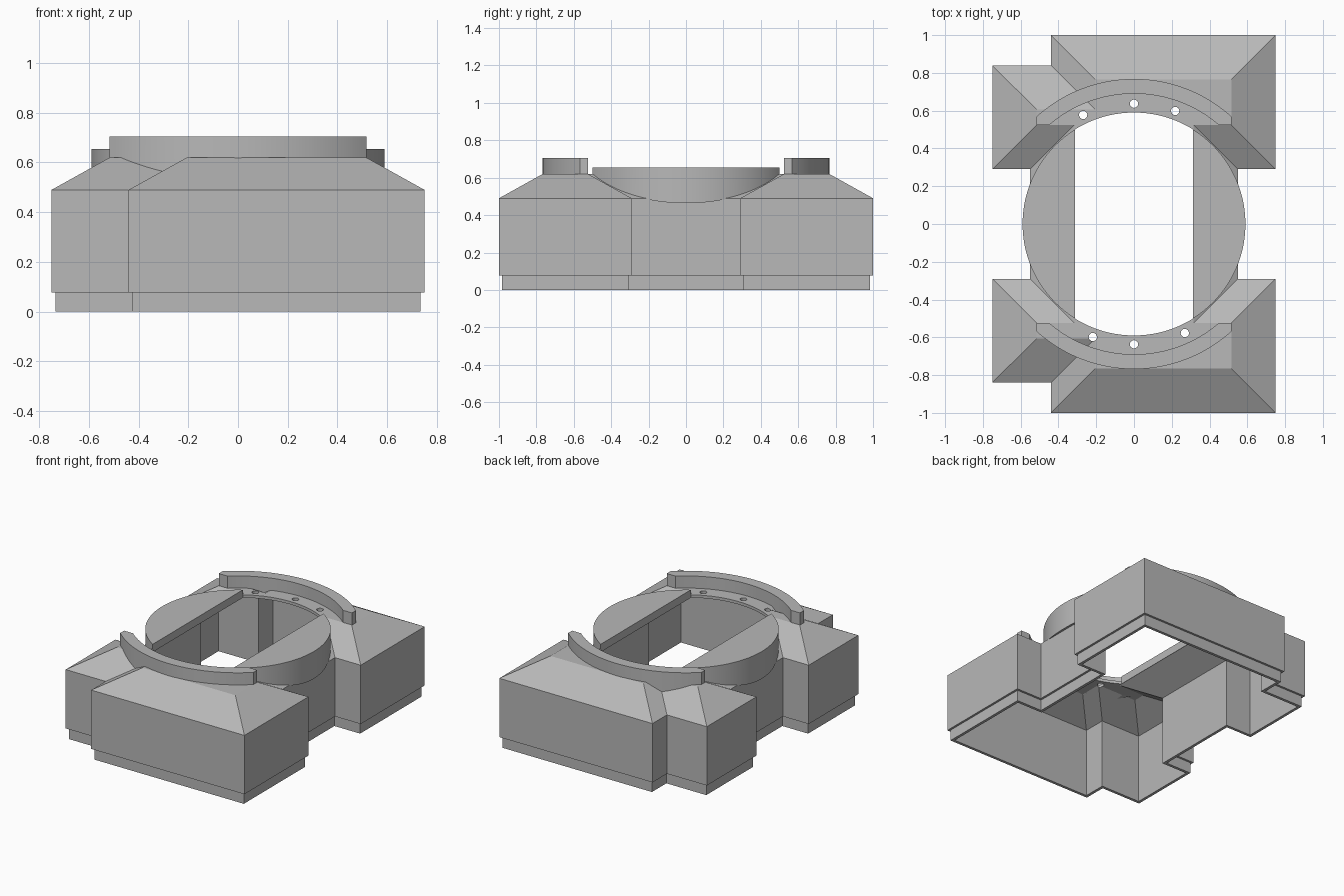
import bpy, bmesh
from math import sin, cos, acos, pi, radians

cube = bpy.data.objects.get("Cube")
if cube:
    bpy.data.objects.remove(cube, do_unlink=True)

grey = bpy.data.materials.new("plain grey")
grey.use_nodes = True
colour = (0.48, 0.48, 0.48, 1)
grey.diffuse_color = colour
grey.node_tree.nodes["Principled BSDF"].inputs["Base Color"].default_value = colour

EAVE, TOP, RUN = 0.49, 0.62, 0.234
PITCH = (TOP - EAVE) / RUN
RING, CHORD = 0.59, 0.312


def make(name, bm):
    bmesh.ops.recalc_face_normals(bm, faces=bm.faces)
    mesh = bpy.data.meshes.new(name)
    bm.to_mesh(mesh)
    bm.free()
    obj = bpy.data.objects.new(name, mesh)
    bpy.context.collection.objects.link(obj)
    mesh.materials.append(grey)
    return obj


def smooth(obj):
    bpy.ops.object.select_all(action='DESELECT')
    obj.select_set(True)
    bpy.context.view_layer.objects.active = obj
    bpy.ops.object.shade_smooth_by_angle(angle=radians(20))


def arc(r, a0, a1, n, cx=0, cy=0):
    return [(cx + r * cos(a0 + (a1 - a0) * i / n),
             cy + r * sin(a0 + (a1 - a0) * i / n)) for i in range(n + 1)]


def loft(bm, loops):
    """Skin closed loops of points and cap both ends."""
    rings = [[bm.verts.new(p) for p in loop] for loop in loops]
    for a, b in zip(rings, rings[1:]):
        for i in range(len(a)):
            j = (i + 1) % len(a)
            bm.faces.new((a[i], a[j], b[j], b[i]))
    bm.faces.new(rings[0])
    bm.faces.new(rings[-1])


def prism(bm, pts, bottom, top):
    loft(bm, [[(x, y, bottom(x, y)) for x, y in pts],
              [(x, y, top) for x, y in pts]])


def inset(pts, d):
    """Inset a counter-clockwise right-angled outline by d."""
    out = []
    for i, (x, y) in enumerate(pts):
        (px, py), (nx, ny) = pts[i - 1], pts[(i + 1) % len(pts)]
        for ex, ey in ((x - px, y - py), (nx - x, ny - y)):
            if abs(ex) > abs(ey):
                my = y + (d if ex > 0 else -d)
            else:
                mx = x - (d if ey > 0 else -d)
        out.append((mx, my))
    return out


# Hollow housing: stepped plan, plinth, walls and hipped roof
half = [(-0.44, -1), (0.75, -1), (0.75, -0.29), (0.55, -0.29)]
right_side = half + [(x, -y) for x, y in reversed(half)]
notch = [(-0.44, 0.84), (-0.75, 0.84), (-0.75, 0.29), (-0.55, 0.29)]
plan = right_side + notch + [(x, -y) for x, y in reversed(notch)]
levels = [(RUN - 0.001, 0.60), (0.035, EAVE), (0.035, 0), (0.015, 0),
          (0.015, 0.077), (0, 0.077), (0, EAVE), (RUN, TOP)]
bm = bmesh.new()
loft(bm, [[(x, y, z) for x, y in inset(plan, d)] for d, z in levels])
housing = make("housing", bm)

# Cutter for the round opening and the bolt holes
a = acos(CHORD / RING)
bm = bmesh.new()
prism(bm, arc(RING, a, pi - a, 40) + arc(RING, pi + a, 2 * pi - a, 40),
      lambda x, y: 0.3, 0.9)
for deg in (70, 90, 115):
    for turn in (0, 180):
        t = radians(deg + turn)
        prism(bm, arc(0.022, 0, 2 * pi * 15 / 16, 15, 0.637 * cos(t), 0.637 * sin(t)),
              lambda x, y: 0.3, 0.9)
cutter = make("opening_cutter", bm)
cutter.hide_render = True
mod = housing.modifiers.new("opening", 'BOOLEAN')
mod.operation = 'DIFFERENCE'
mod.solver = 'EXACT'
mod.object = cutter
bpy.context.view_layer.objects.active = housing
bpy.ops.object.modifier_apply(modifier=mod.name)
bpy.data.objects.remove(cutter, do_unlink=True)
smooth(housing)


# Crescent platforms on each side, resting on the side roof slopes
def side_roof(x, y):
    return TOP - PITCH * (abs(x) - CHORD) - 0.002


for name, mid in (("left_crescent", 0), ("right_crescent", pi)):
    bm = bmesh.new()
    prism(bm, arc(RING, mid - a, mid + a, 48), side_roof, 0.655)
    smooth(make(name, bm))


# Curved guard rails at front and back, following the roof valley
def rail_foot(x, y):
    d = max(x + 0.44, 0.84 - abs(y))
    return EAVE + PITCH * min(d, RUN) - 0.008


OUT, INN, END_X, END_Y = 0.768, 0.69, 0.517, 0.525
b = acos(END_X / OUT)
c = acos((INN ** 2 - END_Y ** 2) ** 0.5 / INN)
rail = arc(OUT, b, pi - b, 40) + [(-END_X, END_Y)] + arc(INN, pi - c, c, 40) + [(END_X, END_Y)]
for name, s in (("back_rail", 1), ("front_rail", -1)):
    bm = bmesh.new()
    prism(bm, [(x, s * y) for x, y in rail], rail_foot, 0.705)
    smooth(make(name, bm))
